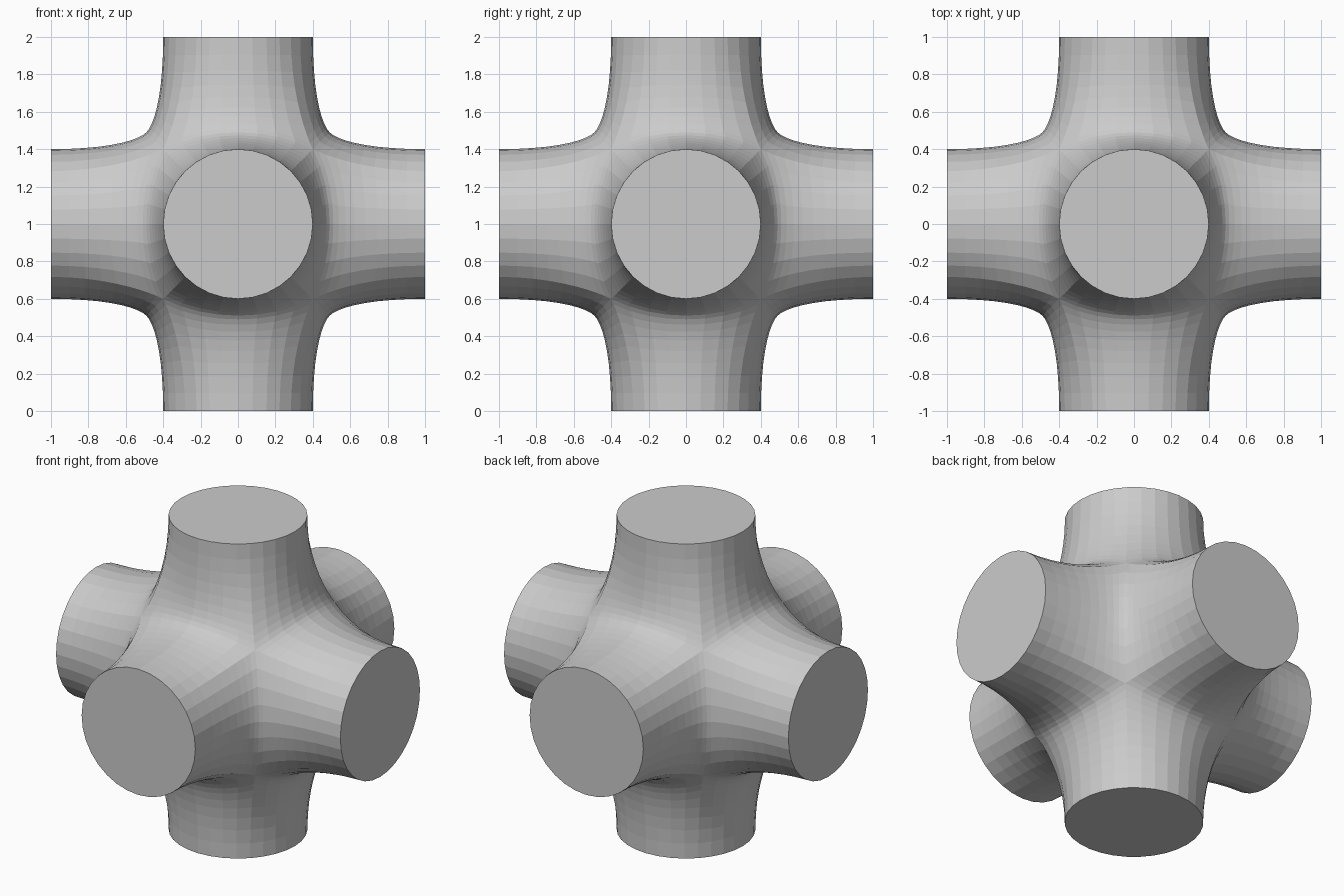
import bpy, bmesh
from math import sin, cos, asin, pi, sqrt
from mathutils import Vector

if "Cube" in bpy.data.objects:
    bpy.data.objects.remove(bpy.data.objects["Cube"])

R = 0.4              # pipe radius
SIDE = 8             # facets per quarter of a pipe
BANDS = 9            # rings from the seam to the pipe end
HUB = R * sqrt(3)    # radius of the sphere carrying the seams
CENTRE = Vector((0, 0, 1))
PHI = asin(R / HUB)


def bezier(a, b, c, d, t):
    s = 1 - t
    return a * s**3 + b * (3 * s * s * t) + c * (3 * s * t * t) + d * t**3


def arm_strip(k, i):
    """Profile of one arm along +x: flared seam to straight pipe end."""
    u = 2 * i / SIDE - 1
    # seam point shared with the neighbouring arm (lies in the plane x = z)
    f = HUB / sqrt(2) * cos(u * PHI)
    p0 = Vector((f, HUB * sin(u * PHI), f))
    # matching point on the end circle
    p3 = Vector((1, R * sin(u * pi / 4), R * cos(u * pi / 4)))
    # leave the seam tangent to the hub, arrive parallel to the pipe
    n = p0.normalized()
    tangent = (Vector((1, 0, 0)) - n * n.x).normalized()
    p1 = p0 + tangent * (0.064 + 0.03 * abs(u))
    p2 = p3 - Vector((0.3, 0, 0))
    pts = [bezier(p0, p1, p2, p3, (j / BANDS)) for j in range(BANDS + 1)]
    # turn into quarter k around the arm axis
    for _ in range(k):
        pts = [Vector((p.x, p.z, -p.y)) for p in pts]
    return pts


# six arms: cyclic axis swaps, each with a positive and a negative end
bm = bmesh.new()
strips = [arm_strip(k, i) for k in range(4) for i in range(SIDE)]
for axis in range(3):
    for sign in (1, -1):
        grid = []
        for pts in strips:
            col = []
            for p in pts:
                q = [sign * p.x, p.y, p.z]
                q = q[-axis:] + q[:-axis] if axis else q
                col.append(bm.verts.new(Vector(q) + CENTRE))
            grid.append(col)
        for a, b in zip(grid, grid[1:] + grid[:1]):
            for j in range(BANDS):
                bm.faces.new((a[j], a[j + 1], b[j + 1], b[j]))
        # flat end cap
        bm.faces.new([col[-1] for col in grid])

# weld the seams
bmesh.ops.remove_doubles(bm, verts=bm.verts, dist=0.0005)
bmesh.ops.recalc_face_normals(bm, faces=bm.faces)

mesh = bpy.data.meshes.new("six_way_pipe_junction")
bm.to_mesh(mesh)
bm.free()
junction = bpy.data.objects.new("six_way_pipe_junction", mesh)
bpy.context.collection.objects.link(junction)
